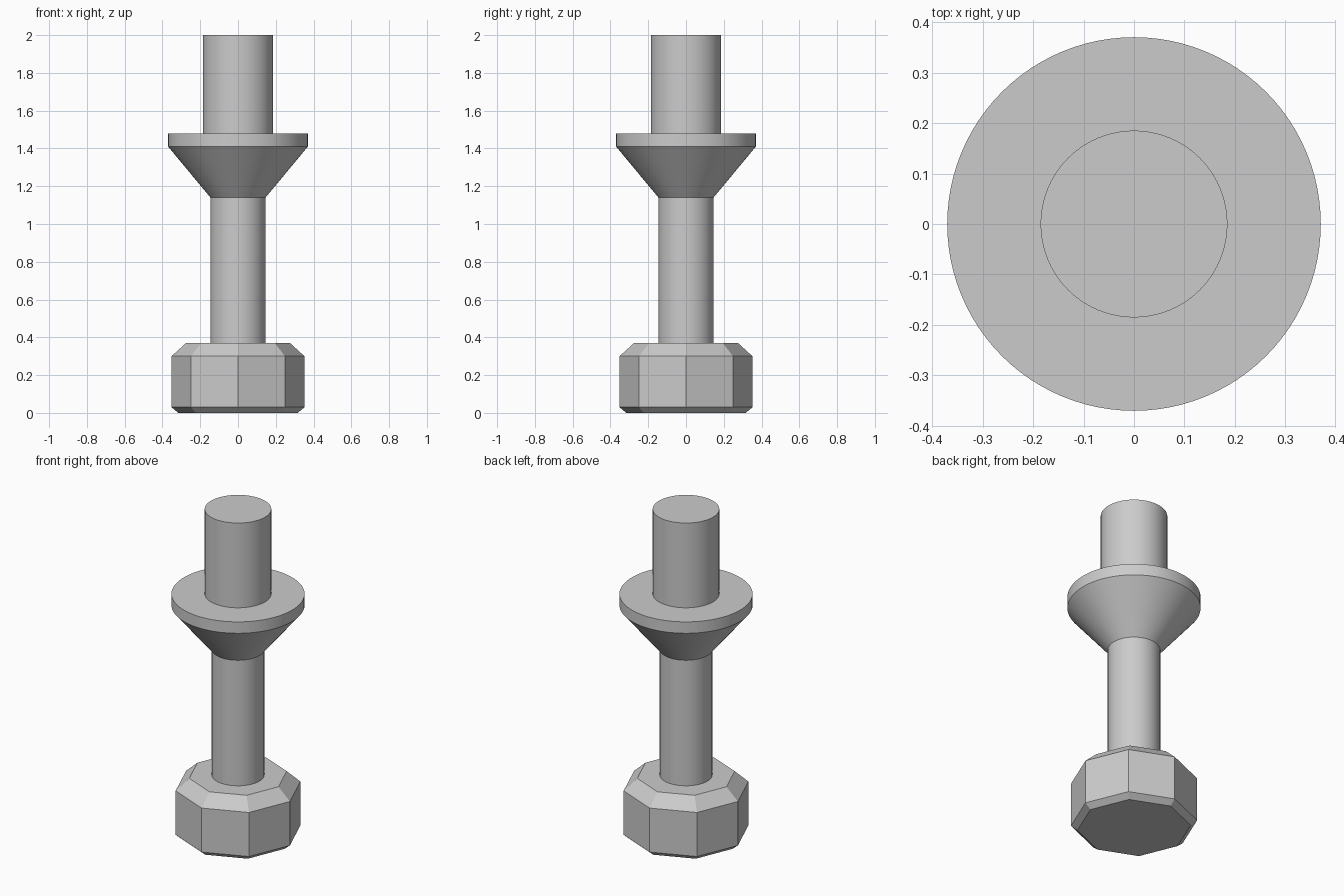
import bpy
import math

cube = bpy.data.objects.get("Cube")
if cube:
    bpy.data.objects.remove(cube, do_unlink=True)

grey = bpy.data.materials.new("light_grey")
grey.use_nodes = True
grey.diffuse_color = (0.6, 0.6, 0.6, 1)
grey.node_tree.nodes["Principled BSDF"].inputs["Base Color"].default_value = (0.6, 0.6, 0.6, 1)


def turned(name, profile, sides, smooth):
    """Closed solid turned about z from (radius, height) pairs, bottom to top."""
    angles = [2 * math.pi * i / sides for i in range(sides)]
    verts = [(r * math.cos(a), r * math.sin(a), z) for r, z in profile for a in angles]
    faces = [tuple(reversed(range(sides)))]
    for k in range(len(profile) - 1):
        low, high = k * sides, (k + 1) * sides
        for i in range(sides):
            j = (i + 1) % sides
            faces.append((low + i, low + j, high + j, high + i))
    faces.append(tuple(range(len(verts) - sides, len(verts))))
    mesh = bpy.data.meshes.new(name)
    mesh.from_pydata(verts, [], faces)
    mesh.materials.append(grey)
    obj = bpy.data.objects.new(name, mesh)
    bpy.context.collection.objects.link(obj)
    if smooth:
        bpy.ops.object.select_all(action='DESELECT')
        obj.select_set(True)
        bpy.context.view_layer.objects.active = obj
        bpy.ops.object.shade_smooth_by_angle(angle=math.radians(30))
    return obj


# Eight-sided knob with chamfered top and bottom
turned("octagonal_knob", [(0.316, 0), (0.352, 0.03), (0.352, 0.3), (0.275, 0.37)], 8, False)

# Slim shaft between knob and flange
turned("shaft", [(0.146, 0.37), (0.146, 1.14)], 96, True)

# Flared flange with a flat rim
turned("conical_flange", [(0.146, 1.14), (0.37, 1.41), (0.37, 1.48)], 96, True)

# Thicker post on top
turned("top_post", [(0.185, 1.48), (0.185, 2.0)], 96, True)
